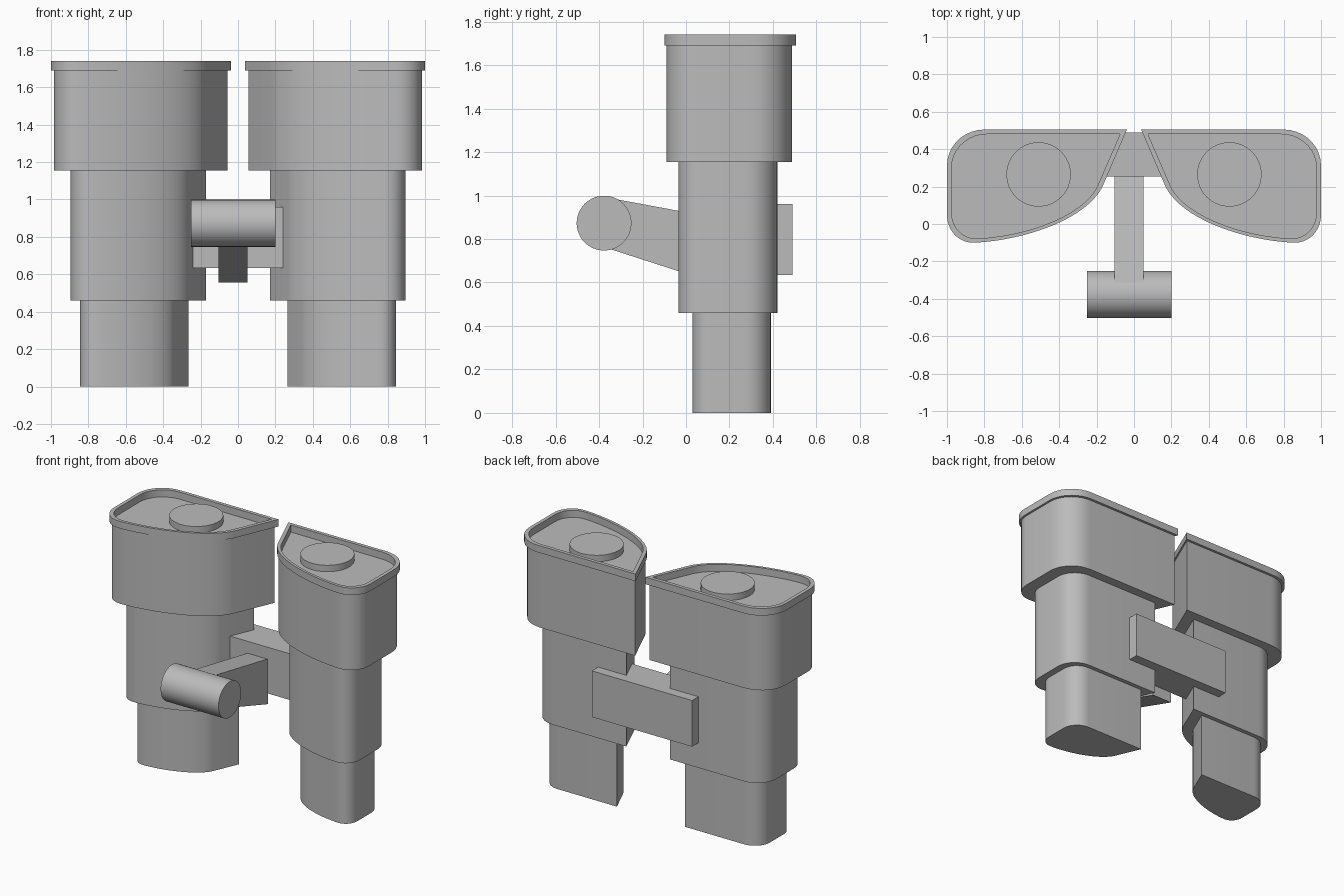
import bpy, bmesh, math
from mathutils import Vector
from mathutils.geometry import interpolate_bezier

cube = bpy.data.objects.get("Cube")
if cube:
    bpy.data.objects.remove(cube, do_unlink=True)

GREY = bpy.data.materials.new("plain grey")
GREY.use_nodes = True
GREY.diffuse_color = (0.5, 0.5, 0.5, 1)
GREY.node_tree.nodes["Principled BSDF"].inputs["Base Color"].default_value = (0.5, 0.5, 0.5, 1)


def finish(name, bm, mirror=False):
    bmesh.ops.recalc_face_normals(bm, faces=bm.faces)
    mesh = bpy.data.meshes.new(name)
    bm.to_mesh(mesh)
    bm.free()
    mesh.materials.append(GREY)
    ob = bpy.data.objects.new(name, mesh)
    bpy.context.collection.objects.link(ob)
    bpy.ops.object.select_all(action='DESELECT')
    ob.select_set(True)
    bpy.context.view_layer.objects.active = ob
    bpy.ops.object.shade_smooth_by_angle(angle=math.radians(25))
    if mirror:
        ob.modifiers.new("Mirror", 'MIRROR').use_mirror_merge = False
    return ob


def curve(a, b, c, d, n):
    return [(p.x, p.y) for p in interpolate_bezier(*[Vector((*q, 0)) for q in (a, b, c, d)], n)]


# Barrel cross-section: flat back, slanted inner side, swept front, round outer corners
SECTION = [(0.04, 0.505)]
SECTION += curve((0.17, 0.2), (0.26, 0.02), (0.6, -0.09), (0.86, -0.1), 24)
SECTION += curve((0.86, -0.1), (0.94, -0.1), (1, -0.035), (1, 0.05), 10)[1:]
SECTION += curve((1, 0.31), (1, 0.42), (0.91, 0.505), (0.8, 0.505), 10)


def section(x0, x1, y0, y1):
    """The cross-section fitted to a rectangle."""
    return [(x0 + (x - 0.04) / 0.96 * (x1 - x0), y0 + (y + 0.1) / 0.605 * (y1 - y0))
            for x, y in SECTION]


def loop(bm, pts, z):
    return [bm.verts.new((x, y, z)) for x, y in pts]


def skin(bm, a, b):
    for i in range(len(a)):
        j = (i + 1) % len(a)
        bm.faces.new((a[i], a[j], b[j], b[i]))


def tier(name, box, z0, z1):
    bm = bmesh.new()
    low, high = loop(bm, section(*box), z0), loop(bm, section(*box), z1)
    skin(bm, low, high)
    bm.faces.new(low)
    bm.faces.new(high)
    finish(name, bm, True)


def cylinder(name, radius, depth, centre, along_x=False, mirror=False):
    bm = bmesh.new()
    bmesh.ops.create_cone(bm, cap_ends=True, segments=64, radius1=radius, radius2=radius, depth=depth)
    for v in bm.verts:
        x, y, z = v.co
        v.co = Vector((z, y, -x) if along_x else (x, y, z)) + Vector(centre)
    finish(name, bm, mirror)


def side_prism(name, x0, x1, pts):
    """A y-z outline extended along x."""
    bm = bmesh.new()
    a = [bm.verts.new((x0, y, z)) for y, z in pts]
    b = [bm.verts.new((x1, y, z)) for y, z in pts]
    skin(bm, a, b)
    bm.faces.new(a)
    bm.faces.new(b)
    finish(name, bm)


# Stepped barrels
tier("lower_barrels", (0.265, 0.845, 0.03, 0.39), 0, 0.46)
tier("middle_barrels", (0.17, 0.895, -0.035, 0.42), 0.46, 1.155)
tier("upper_barrels", (0.055, 0.985, -0.09, 0.487), 1.155, 1.69)

# Raised rims around the recessed tops
bm = bmesh.new()
outer, inner = section(0.038, 1, -0.1, 0.505), section(0.075, 0.975, -0.078, 0.48)
rings = [loop(bm, p, z) for p, z in ((outer, 1.69), (outer, 1.74), (inner, 1.74), (inner, 1.69))]
for k in range(4):
    skin(bm, rings[k], rings[(k + 1) % 4])
finish("rims", bm, True)

# Round knobs in the recesses
cylinder("top_knobs", 0.172, 0.05, (0.51, 0.265, 1.71), mirror=True)

# Bridge joining the barrels, with a tapered arm and cross handle in front
side_prism("bridge", -0.39, 0.39, [(0.255, 0.635), (0.49, 0.635), (0.49, 0.96), (0.255, 0.96)])
side_prism("arm", -0.105, 0.05, [(-0.36, 0.757), (0.26, 0.557), (0.26, 0.875), (-0.36, 0.99)])
cylinder("handle", 0.126, 0.45, (-0.025, -0.377, 0.873), along_x=True)
